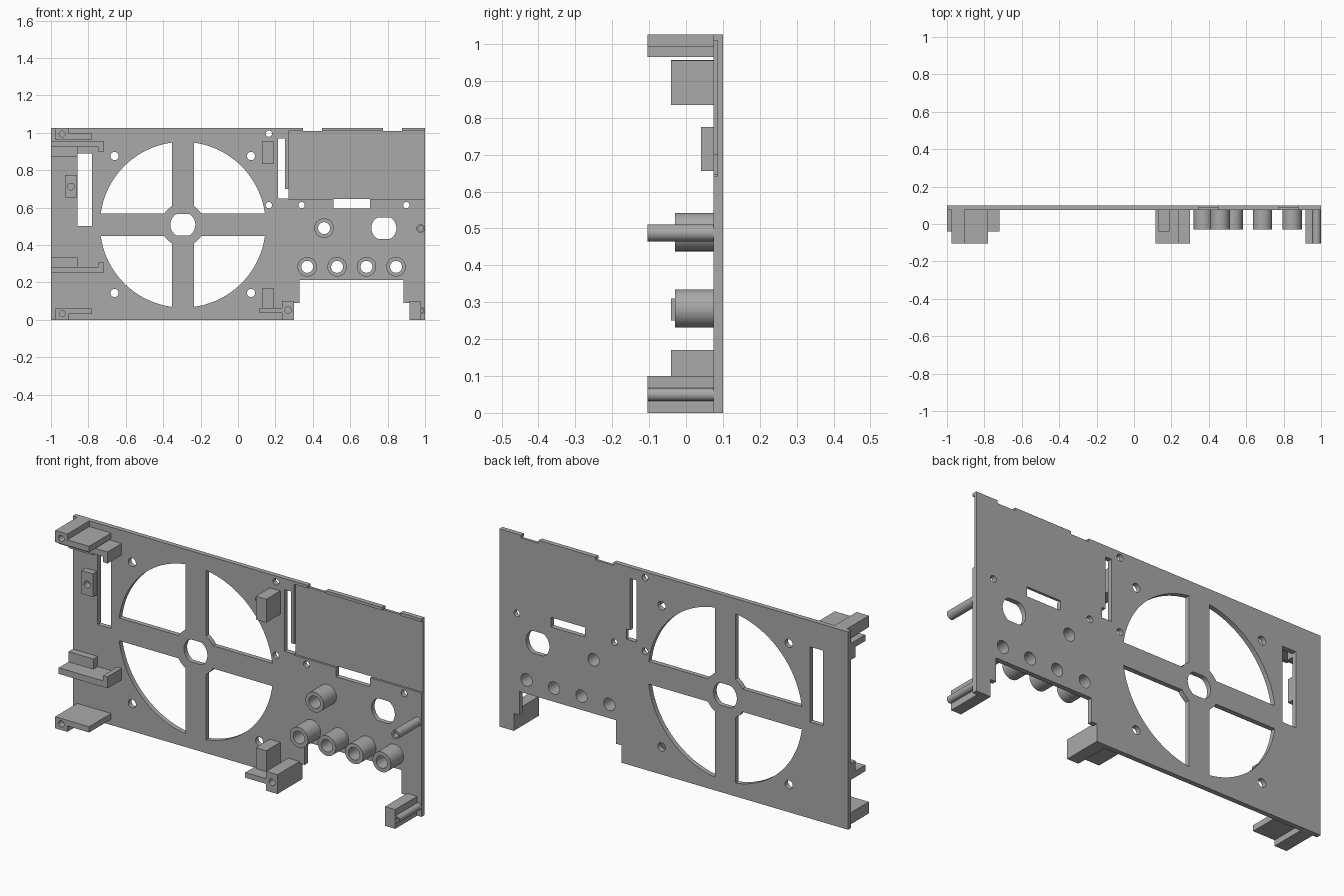
import bpy, bmesh, math

if "Cube" in bpy.data.objects:
    bpy.data.objects.remove(bpy.data.objects["Cube"])

FRONT, BACK = 0.075, 0.10      # plate faces along y
DEEP, MID = -0.105, -0.04      # reach of long and short parts

grey = bpy.data.materials.new("mid grey")
grey.diffuse_color = (0.40, 0.40, 0.40, 1)
grey.use_nodes = True
grey.node_tree.nodes["Principled BSDF"].inputs["Base Color"].default_value = grey.diffuse_color


def prism(name, pts, y0, y1):
    """Extrude an x-z outline from y0 to y1."""
    bm = bmesh.new()
    face = bm.faces.new([bm.verts.new((x, y0, z)) for x, z in pts])
    ext = bmesh.ops.extrude_face_region(bm, geom=[face])
    verts = [g for g in ext["geom"] if isinstance(g, bmesh.types.BMVert)]
    bmesh.ops.translate(bm, verts=verts, vec=(0, y1 - y0, 0))
    bmesh.ops.recalc_face_normals(bm, faces=bm.faces[:])
    me = bpy.data.meshes.new(name)
    bm.to_mesh(me)
    bm.free()
    me.materials.append(grey)
    ob = bpy.data.objects.new(name, me)
    bpy.context.collection.objects.link(ob)
    return ob


def rect(x0, x1, z0, z1):
    return [(x0, z0), (x1, z0), (x1, z1), (x0, z1)]


def circle(x, z, r, n=32, flat=None):
    """Circle outline, optionally flattened at top and bottom."""
    lim = flat or r
    return [(x + r * math.cos(2 * math.pi * i / n),
             z + max(-lim, min(lim, r * math.sin(2 * math.pi * i / n)))) for i in range(n)]


def cut(ob, pts, y0=-0.2, y1=0.2):
    """Subtract a prism from an object."""
    tool = prism("cutter", pts, y0, y1)
    tool.hide_render = True
    mod = ob.modifiers.new("cut", "BOOLEAN")
    mod.operation, mod.solver, mod.object = "DIFFERENCE", "EXACT", tool
    bpy.context.view_layer.objects.active = ob
    bpy.ops.object.modifier_apply(modifier=mod.name)
    bpy.data.objects.remove(tool)


def smooth(ob):
    bpy.ops.object.select_all(action="DESELECT")
    ob.select_set(True)
    bpy.context.view_layer.objects.active = ob
    bpy.ops.object.shade_smooth_by_angle(angle=math.radians(30))


# Panel with stepped bottom opening and two top notches
TOP, LOW = 1.025, 1.01
panel = prism("panel", [
    (-1, 0), (0.30, 0), (0.30, 0.09), (0.33, 0.09), (0.33, 0.212), (0.885, 0.212),
    (0.885, 0.09), (0.917, 0.09), (0.917, 0), (1, 0), (1, TOP), (0.877, TOP),
    (0.877, LOW), (0.775, LOW), (0.775, TOP), (0.45, TOP), (0.45, LOW),
    (0.347, LOW), (0.347, TOP), (-1, TOP)], FRONT, BACK)

# Shallow recess at the upper right
cut(panel, rect(0.27, 1.1, 0.642, LOW), 0, 0.086)

# Fan opening: four quarter sectors left between spokes and hub
FX, FZ, R, HUB, HALF = -0.295, 0.508, 0.443, 0.115, 0.059


def arc(r, n):
    a = math.asin(HALF / r)
    return [a + (math.pi / 2 - 2 * a) * i / n for i in range(n + 1)]


for q in range(4):
    turn = q * math.pi / 2
    pts = [(FX + R * math.cos(a + turn), FZ + R * math.sin(a + turn)) for a in arc(R, 24)]
    pts += [(FX + HUB * math.cos(a + turn), FZ + HUB * math.sin(a + turn))
            for a in reversed(arc(HUB, 6))]
    cut(panel, pts)

# Flattened round openings
cut(panel, circle(FX, FZ, 0.067, 32, 0.058))
cut(panel, circle(0.78, 0.49, 0.067, 32, 0.058))

# Slots
for slot in [(-0.857, -0.78, 0.50, 0.89), (0.214, 0.25, 0.648, 0.968),
             (0.24, 0.27, 0.648, 0.70), (0.51, 0.705, 0.595, 0.645)]:
    cut(panel, rect(*slot))

# Screw holes
for x in (-0.66, 0.07):
    for z in (0.143, 0.875):
        cut(panel, circle(x, z, 0.022, 20))
for x, z in [(0.165, 0.995), (0.165, 0.613), (0.34, 0.613), (0.90, 0.613)]:
    cut(panel, circle(x, z, 0.017, 20))

# Button tubes, bored through the panel
for x, z in [(0.46, 0.49), (0.37, 0.283), (0.53, 0.283), (0.687, 0.283), (0.845, 0.283)]:
    cut(panel, circle(x, z, 0.032))
    tube = prism("button_tube", circle(x, z, 0.052), -0.03, FRONT)
    cut(tube, circle(x, z, 0.032))
    smooth(tube)
smooth(panel)

# Long pins at the right edge
for x, z, r in [(0.976, 0.488, 0.023), (0.982, 0.05, 0.018)]:
    pin = prism("pin", circle(x, z, r, 24), DEEP, FRONT)
    cut(pin, circle(x, z, r * 0.6, 24), -0.2, 0.0)
    smooth(pin)
prism("pin_block", rect(0.917, 0.975, 0, 0.10), DEEP, FRONT)

# Left brackets and rails, mirrored top to bottom
for name, base, s in [("lower", 0, 1), ("upper", TOP, -1)]:
    post = prism(name + "_corner_bracket", [(x, base + s * z) for x, z in [
        (-0.975, 0), (-0.905, 0), (-0.905, 0.03), (-0.78, 0.03),
        (-0.78, 0.06), (-0.975, 0.06)]], DEEP, FRONT)
    cut(post, circle(-0.94, base + s * 0.032, 0.016, 20), -0.2, 0.0)
    smooth(post)
for name, base, s in [("lower", 0.25, 1), ("upper", 0.957, -1)]:
    prism(name + "_rail", [(x, base + s * z) for x, z in [
        (-1, 0), (-0.72, 0), (-0.72, 0.06), (-0.745, 0.06),
        (-0.745, 0.032), (-1, 0.032)]], MID, FRONT)
    prism(name + "_rail_ridge", [(x, base + s * z) for x, z in
                                 rect(-1, -0.857, 0.032, 0.085)], 0.04, FRONT)

# Small screw block beside the left slot
tab = prism("screw_block", rect(-0.925, -0.86, 0.655, 0.775), 0.04, FRONT)
cut(tab, circle(-0.893, 0.712, 0.018, 20))
smooth(tab)

# Stop blocks right of the fan
for z0, z1 in [(0.06, 0.17), (0.834, 0.955)]:
    prism("stop_block", rect(0.13, 0.19, z0, z1), MID, FRONT)

# Foot bracket left of the bottom opening
foot = prism("foot_bracket", [
    (0.235, 0), (0.30, 0), (0.30, 0.10), (0.235, 0.10), (0.235, 0.062),
    (0.115, 0.062), (0.115, 0.035), (0.235, 0.035)], DEEP, FRONT)
cut(foot, circle(0.268, 0.052, 0.017, 20), -0.2, 0.0)
smooth(foot)
